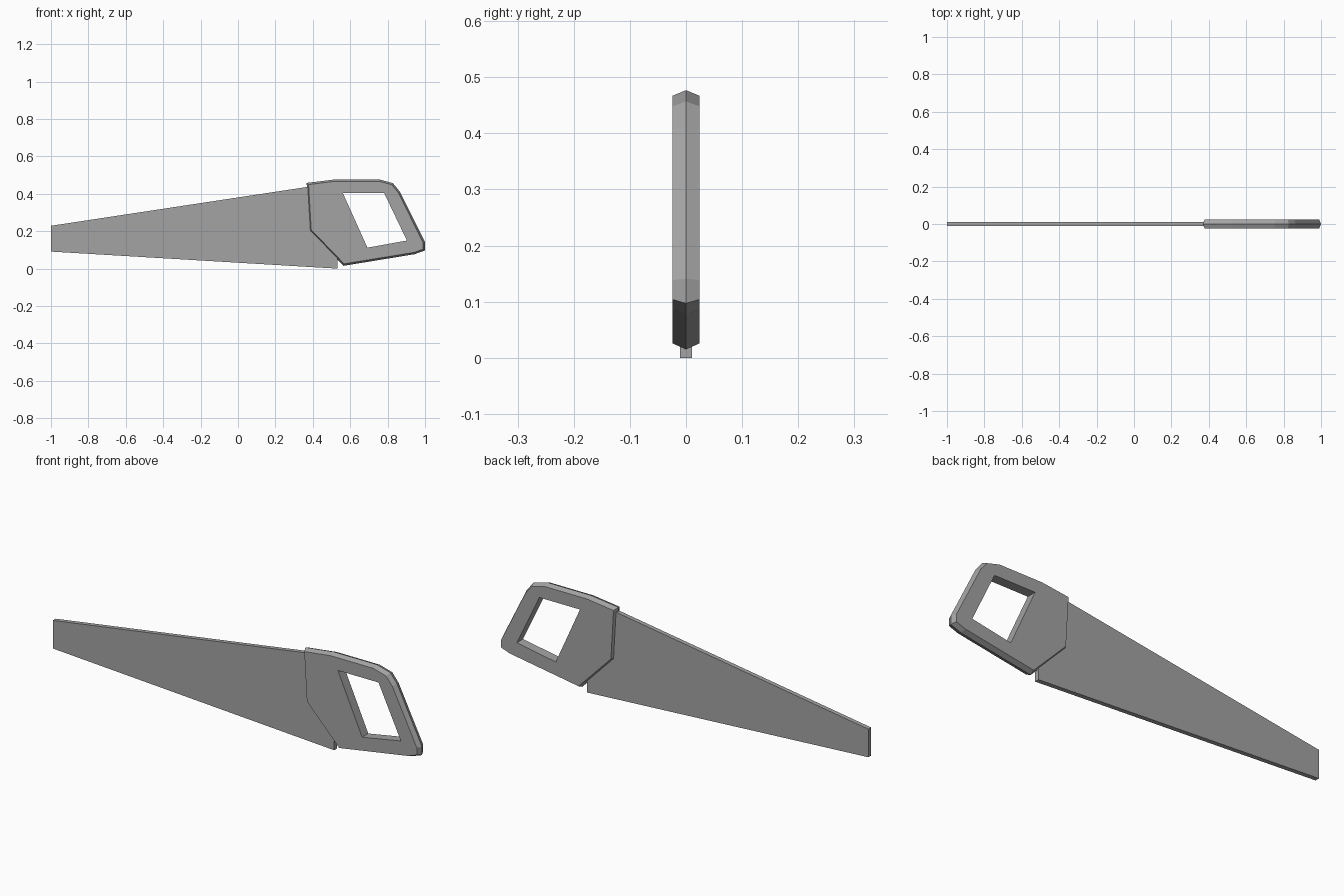
import bpy, bmesh
from mathutils import Vector

if "Cube" in bpy.data.objects:
    bpy.data.objects.remove(bpy.data.objects["Cube"])

# Single grey material
grey = bpy.data.materials.new("plain grey")
grey.use_nodes = True
colour = (0.37, 0.37, 0.37, 1)
grey.diffuse_color = colour
grey.node_tree.nodes["Principled BSDF"].inputs["Base Color"].default_value = colour


def finish(bm, name):
    bmesh.ops.recalc_face_normals(bm, faces=bm.faces)
    mesh = bpy.data.meshes.new(name)
    bm.to_mesh(mesh)
    bm.free()
    mesh.materials.append(grey)
    obj = bpy.data.objects.new(name, mesh)
    bpy.context.collection.objects.link(obj)


def ring(bm, points, y):
    return [bm.verts.new((x, y, z)) for x, z in points]


def bridge(bm, a, b):
    for i in range(len(a)):
        j = (i + 1) % len(a)
        bm.faces.new((a[i], a[j], b[j], b[i]))


def inset(points, d):
    """Shrink a clockwise outline with mitred corners."""
    result = []
    for i, p in enumerate(points):
        p = Vector(p)
        before = (p - Vector(points[i - 1])).normalized()
        after = (Vector(points[(i + 1) % len(points)]) - p).normalized()
        n1 = Vector((before.y, -before.x))
        n2 = Vector((after.y, -after.x))
        result.append(p + (n1 + n2) * d / (1 + n1.dot(n2)))
    return result


# Tapered blade, its heel tucked inside the handle
profile = [(-1, 0.091), (-1, 0.229), (0.531, 0.461), (0.531, 0)]
bm = bmesh.new()
front, back = ring(bm, profile, -0.011), ring(bm, profile, 0.011)
bridge(bm, front, back)
bm.faces.new(front)
bm.faces.new(back)
finish(bm, "blade")

# Handle with a ridged rim and a straight grip opening
outline = [(0.367, 0.458), (0.52, 0.477), (0.755, 0.477), (0.828, 0.457),
           (0.865, 0.412), (1, 0.141), (1, 0.097), (0.944, 0.077),
           (0.564, 0.015), (0.382, 0.203)]
opening = [(0.56, 0.405), (0.781, 0.405), (0.903, 0.15), (0.692, 0.112)]
bm = bmesh.new()
ridge = ring(bm, outline, 0)
holes = []
for y in (-0.024, 0.024):
    rim = ring(bm, inset(outline, 0.01), y)
    hole = ring(bm, opening, y)
    bridge(bm, ridge, rim)
    edges = []
    for loop in (rim, hole):
        for i, v in enumerate(loop):
            w = loop[i - 1]
            edges.append(bm.edges.get((v, w)) or bm.edges.new((v, w)))
    bmesh.ops.triangle_fill(bm, edges=edges, use_beauty=True)
    holes.append(hole)
bridge(bm, *holes)
finish(bm, "handle")
